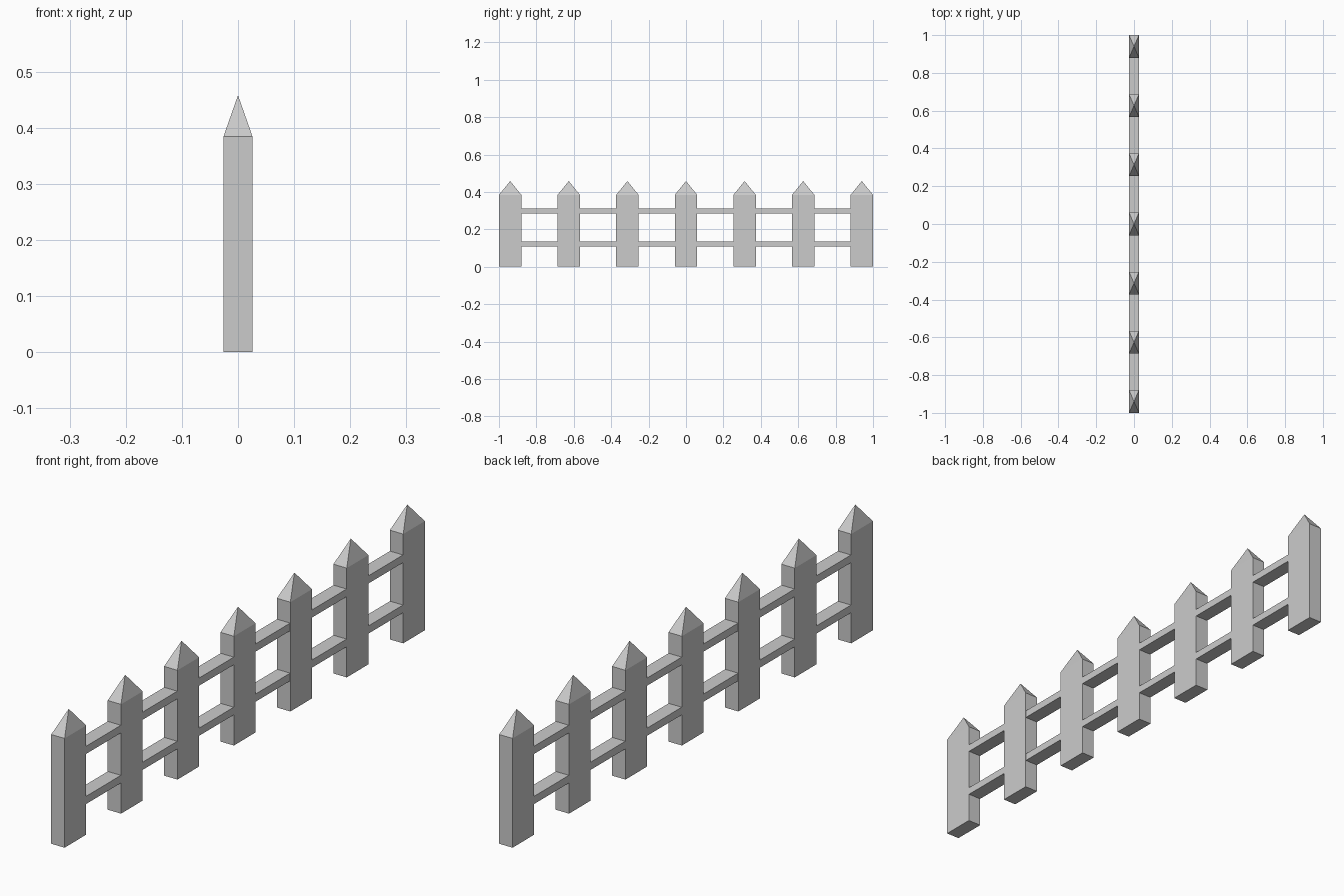
import bpy
import bmesh

if "Cube" in bpy.data.objects:
    bpy.data.objects.remove(bpy.data.objects["Cube"])

HALF_X = 0.026      # half thickness of a picket
HALF_Y = 0.06       # half width of a picket
SHOULDER, TIP = 0.384, 0.458
COUNT, END_Y = 7, 0.94


def add_object(name, bm, location=(0, 0, 0)):
    bmesh.ops.recalc_face_normals(bm, faces=bm.faces)
    mesh = bpy.data.meshes.new(name)
    bm.to_mesh(mesh)
    bm.free()
    obj = bpy.data.objects.new(name, mesh)
    obj.location = location
    bpy.context.collection.objects.link(obj)
    return obj


def box(size, centre_z):
    bm = bmesh.new()
    bmesh.ops.create_cube(bm, size=1)
    bmesh.ops.scale(bm, vec=size, verts=bm.verts)
    bmesh.ops.translate(bm, vec=(0, 0, centre_z), verts=bm.verts)
    return bm


# Pickets: box whose top face is poked up to a pyramid point
for i in range(COUNT):
    bm = box((2 * HALF_X, 2 * HALF_Y, SHOULDER), SHOULDER / 2)
    top = max(bm.faces, key=lambda f: f.calc_center_median().z)
    tip = bmesh.ops.poke(bm, faces=[top])["verts"][0]
    tip.co.z = TIP
    y = -END_Y + i * 2 * END_Y / (COUNT - 1)
    add_object(f"picket_{i + 1}", bm, (0, y, 0))

# Horizontal rails running through the pickets
for name, z in (("lower_rail", 0.121), ("upper_rail", 0.297)):
    add_object(name, box((0.051, 2 * END_Y, 0.027), z))
